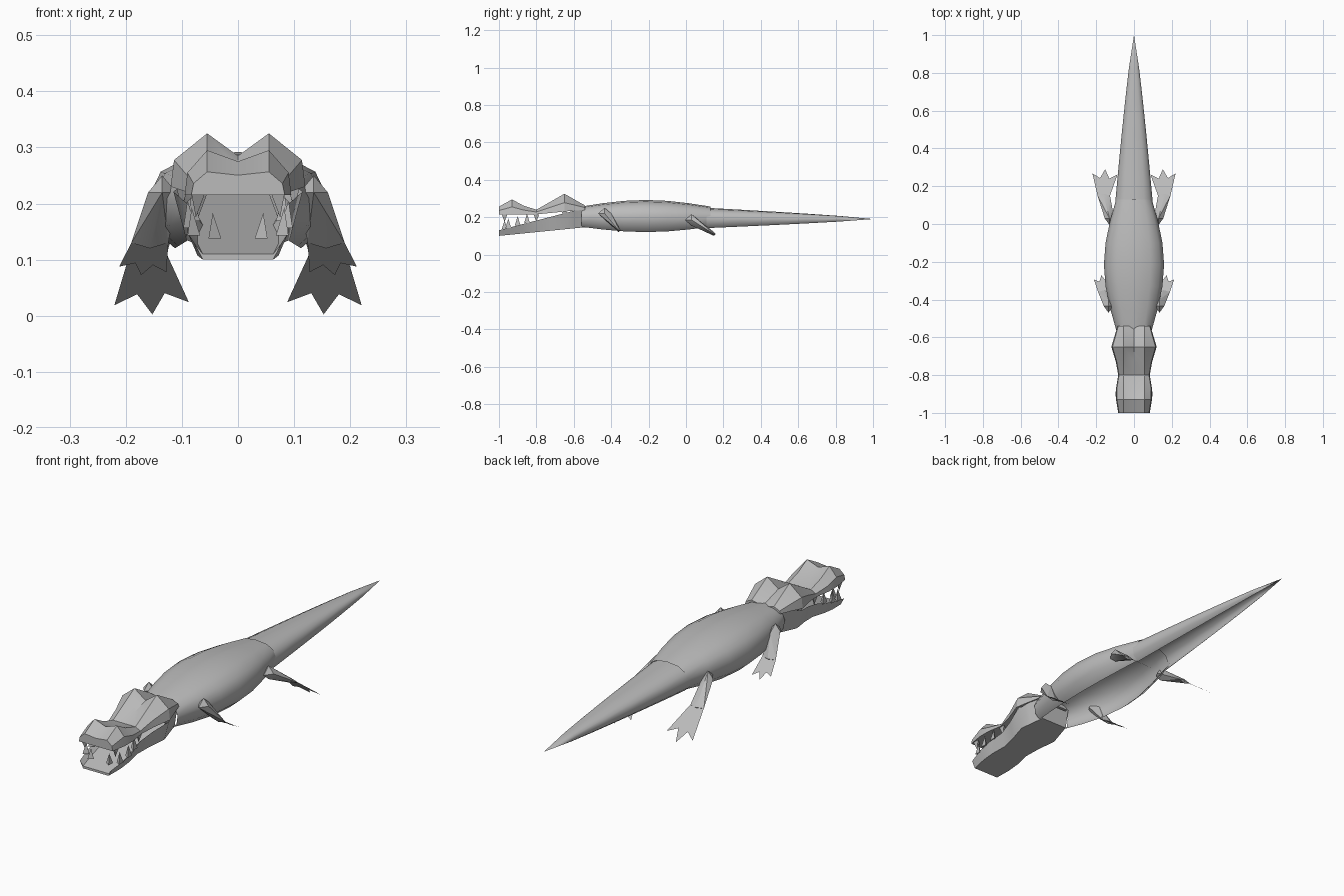
import bpy, bmesh, math

cube = bpy.data.objects.get("Cube")
if cube:
    bpy.data.objects.remove(cube, do_unlink=True)

GREY = (0.5, 0.5, 0.5, 1)
hide = bpy.data.materials.new("grey_hide")
hide.use_nodes = True
hide.diffuse_color = GREY
hide.node_tree.nodes["Principled BSDF"].inputs["Base Color"].default_value = GREY


def finish(name, bm, smooth_angle):
    """Turn a bmesh into a named object, smooth below the given angle."""
    bmesh.ops.remove_doubles(bm, verts=bm.verts, dist=0.0005)
    mesh = bpy.data.meshes.new(name)
    bm.to_mesh(mesh)
    bm.free()
    mesh.materials.append(hide)
    mesh.polygons.foreach_set("use_smooth", [True] * len(mesh.polygons))
    mesh.set_sharp_from_angle(angle=math.radians(smooth_angle))
    obj = bpy.data.objects.new(name, mesh)
    bpy.context.collection.objects.link(obj)


def loft(name, sections, closed, smooth_angle):
    """Skin half sections (y, points from bottom to top centre), mirrored in x."""
    bm = bmesh.new()
    rings = []
    for y, half in sections:
        outline = half + [(-x, z) for x, z in reversed(half[:-1])]
        rings.append([bm.verts.new((x, y, z)) for x, z in outline])
    count = len(rings[0])
    for front, back in zip(rings, rings[1:]):
        for j in range(count if closed else count - 1):
            k = (j + 1) % count
            bm.faces.new((front[j], back[j], back[k], front[k]))
    if closed:
        bm.faces.new(rings[0])
        bm.faces.new(reversed(rings[-1]))
    finish(name, bm, smooth_angle)


def hull(name, points, side):
    """Convex solid around the points, on the chosen side."""
    bm = bmesh.new()
    for x, y, z in points:
        bm.verts.new((side * x, y, z))
    bmesh.ops.convex_hull(bm, input=bm.verts)
    loose = [v for v in bm.verts if not v.link_faces]
    bmesh.ops.delete(bm, geom=loose, context="VERTS")
    finish(name, bm, 25)


def arch(width, height, centre):
    """Rounded half section, left open along the belly."""
    half = []
    for step in range(6):
        angle = math.radians(28 * step - 50)
        across = abs(math.cos(angle)) ** 0.8
        up = math.copysign(abs(math.sin(angle)) ** 0.8, math.sin(angle))
        half.append((width * across, centre + height * up))
    return half


def peak(y, middle, reach):
    return max(0, 1 - abs(y - middle) / reach)


# Body swells in the middle, tail tapers to a point
def body_section(t):
    swell = math.sin(math.pi * t)
    return -0.56 + 0.69 * t, arch(0.095 + 0.065 * swell, 0.06 + 0.035 * swell, 0.197)


def tail_section(t):
    taper = (1 - t) ** 0.8
    return 0.11 + 0.89 * t, arch(0.1 * taper, 0.06 * taper, 0.19)


loft("body", [body_section(i / 6) for i in range(7)], False, 60)
loft("tail", [tail_section(i / 5) for i in range(6)], False, 60)


# Head: both jaws share one outline, widest at the nostrils and eyes
def head_width(y):
    return 0.075 + 0.025 * peak(y, -0.9, 0.15) + 0.045 * peak(y, -0.65, 0.15)


def upper_edge(y):
    return 0.215 + 0.025 * peak(y, -0.55, 0.25)


def lower_rim(y):
    return 0.13 + 0.26 * (y + 1)


def upper_section(y):
    nostril, brow = peak(y, -0.93, 0.1), peak(y, -0.65, 0.15)
    edge, width = upper_edge(y), head_width(y)
    ridge = 0.24 + 0.055 * nostril + 0.085 * brow
    valley = ridge - 0.02 * nostril - 0.04 * brow
    cheek = (edge + ridge) / 2
    return y, [(width, edge), (0.95 * width, cheek), (0.055, ridge), (0, valley)]


def lower_section(y):
    rim, width = lower_rim(y), head_width(y) - 0.005
    floor = rim - 0.02
    bottom = 0.1 + 0.1 * (y + 1)
    return y, [(0.8 * width, bottom), (width, rim), (0.8 * width, floor), (0, floor)]


stations = [-1, -0.93, -0.87, -0.8, -0.73, -0.65, -0.6, -0.54]
loft("upper_jaw", [upper_section(y) for y in stations], True, 30)
loft("lower_jaw", [lower_section(y) for y in stations], True, 30)


# Teeth are three-sided spikes, hanging when the length is negative
def tooth(name, side, x, y, root, length):
    r = 0.015
    base = [(x - r, y, root), (x + r / 2, y - r, root), (x + r / 2, y + r, root)]
    hull(name, base + [(x, y, root + length)], side)


# Limbs taper from a diamond-shaped joint to a flat ankle
def limb(name, side, joint, ankle):
    points = []
    for (x, y, z), wide, deep, thick in ((joint, 0.025, 0.035, 0.03),
                                         (ankle, 0.033, 0.01, 0.01)):
        for sign in (-1, 1):
            points += [(x + sign * wide, y, z), (x, y + sign * deep, z),
                       (x, y, z + sign * thick)]
    hull(name, points, side)


# Flat webbed foot: three toe tips with notches between, sloping down
def foot(name, side, ankle, slope, reach, lean):
    x, y, z = ankle
    outline = [(-0.033, 0), (0.033, 0)]
    for toe in range(5):
        angle = math.radians(lean + 30 - 15 * toe)
        length = reach * (0.68 if toe % 2 else 0.95)
        if toe == 2:
            length = reach
        outline.append((length * math.sin(angle), length * math.cos(angle)))
    bm = bmesh.new()
    bm.faces.new([bm.verts.new((side * (x + dx), y + dy, z - slope * dy))
                  for dx, dy in outline])
    bm.normal_update()
    for face in bm.faces:
        if face.normal.z < 0:
            face.normal_flip()
    finish(name, bm, 25)


wrist, ankle = (0.157, -0.36, 0.13), (0.16, 0.15, 0.11)
for side, label in ((1, "left"), (-1, "right")):
    limb("front_leg_" + label, side, (0.135, -0.435, 0.22), wrist)
    limb("hind_leg_" + label, side, (0.13, 0.03, 0.185), ankle)
    foot("front_foot_" + label, side, wrist, 0.65, 0.09, 10)
    foot("hind_foot_" + label, side, ankle, 0.77, 0.14, -3)
    tooth("front_tooth_" + label, side, 0.045, -0.97, lower_rim(-0.97), 0.045)
    for y in (-0.95, -0.9, -0.85):
        tooth("lower_tooth_" + label, side, 0.9 * head_width(y), y, lower_rim(y), 0.05)
    for y in (-0.97, -0.8, -0.65):
        tooth("upper_tooth_" + label, side, 0.85 * head_width(y), y, upper_edge(y), -0.04)
